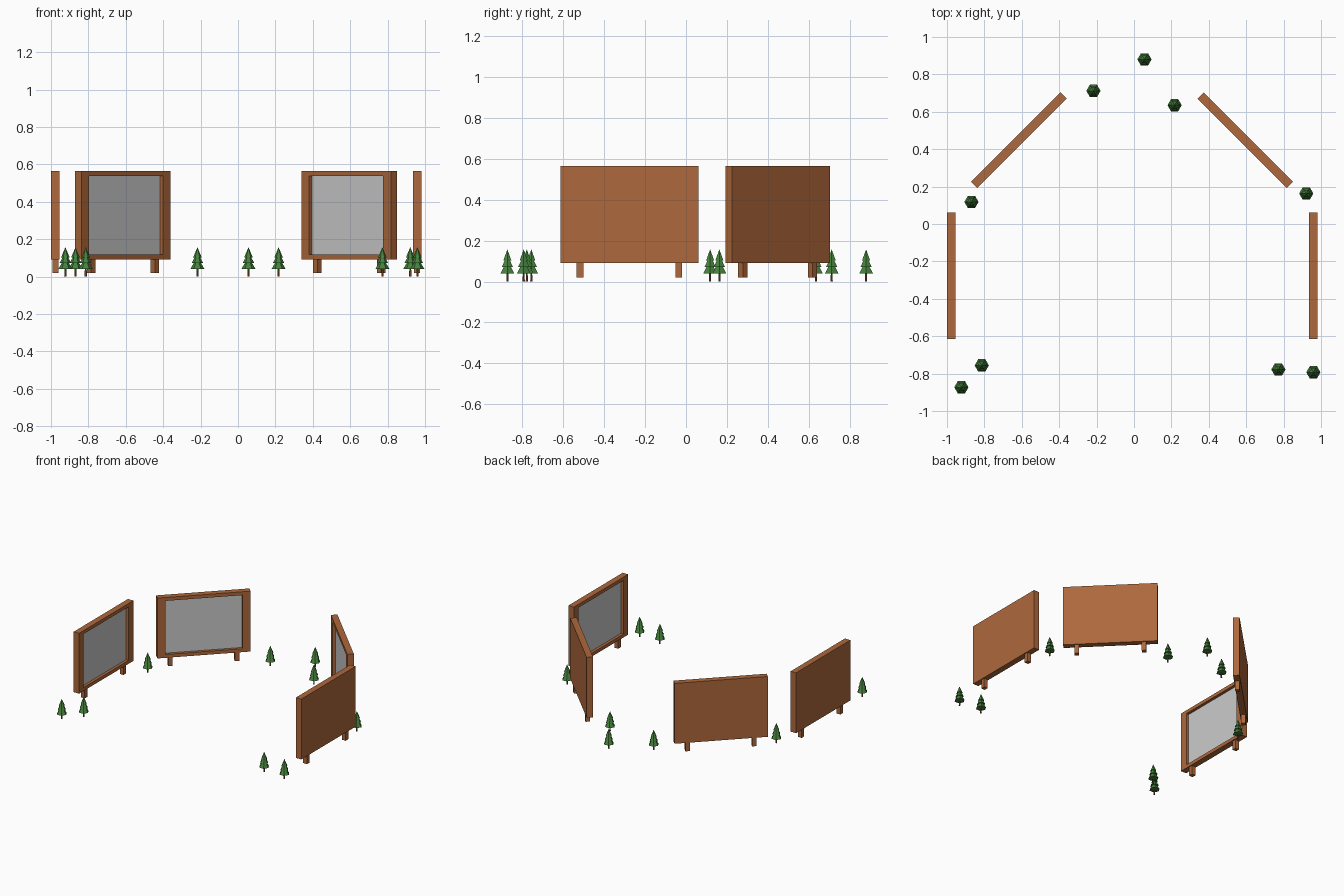
import bpy, bmesh
from math import radians
from mathutils import Matrix, Vector

if "Cube" in bpy.data.objects:
    bpy.data.objects.remove(bpy.data.objects["Cube"])


def material(name, rgb):
    m = bpy.data.materials.new(name)
    m.diffuse_color = (*rgb, 1)
    m.use_nodes = True
    m.node_tree.nodes["Principled BSDF"].inputs["Base Color"].default_value = m.diffuse_color
    return m


WOOD = material("wood", (0.42, 0.14, 0.045))
TRUNK = material("trunk", (0.25, 0.09, 0.035))
GREEN = material("needles", (0.06, 0.22, 0.045))


def finish(bm, name, matrix, mat=None):
    bm.normal_update()
    me = bpy.data.meshes.new(name)
    bm.to_mesh(me)
    bm.free()
    ob = bpy.data.objects.new(name, me)
    ob.matrix_world = matrix
    if mat:
        me.materials.append(mat)
    bpy.context.collection.objects.link(ob)
    return ob


def add_box(bm, size, centre):
    return bmesh.ops.create_cube(
        bm, size=1, matrix=Matrix.Translation(centre) @ Matrix.Diagonal((*size, 1)))["verts"]


W, T, Z0, Z1 = 0.675, 0.047, 0.09, 0.565     # board width, thickness, bottom, top
BORDER_X, BORDER_Z, RECESS = 0.058, 0.038, 0.022


def board(x, y, angle):
    place = Matrix.Translation((x, y, 0)) @ Matrix.Rotation(radians(angle), 4, 'Z')
    # Frame: a slab with a recessed opening in its front
    bm = bmesh.new()
    add_box(bm, (W, T, Z1 - Z0), (0, 0, (Z0 + Z1) / 2))
    bm.normal_update()
    front = min(bm.faces, key=lambda f: f.calc_center_median().y)
    bmesh.ops.inset_individual(bm, faces=[front], thickness=BORDER_Z)
    for v in front.verts:
        v.co.x = (W / 2 - BORDER_X) * (1 if v.co.x > 0 else -1)
    floor = bmesh.ops.extrude_discrete_faces(bm, faces=[front])["faces"][0]
    for v in floor.verts:
        v.co.y += RECESS
    corners = [v.co.copy() for v in floor.verts]
    bmesh.ops.delete(bm, geom=[floor], context='FACES_ONLY')
    finish(bm, "board_frame", place, WOOD)
    # Grey screen closing the recess
    bm = bmesh.new()
    bm.faces.new([bm.verts.new(c) for c in corners])
    finish(bm, "board_screen", place)
    # Two short legs
    bm = bmesh.new()
    for s in (-1, 1):
        add_box(bm, (0.032, 0.032, Z0 - 0.02), (s * 0.241, 0, (Z0 + 0.02) / 2))
    finish(bm, "board_legs", place, WOOD)


def add_cone(bm, sides, r1, r2, z0, z1):
    bmesh.ops.create_cone(bm, cap_ends=True, segments=sides, radius1=r1, radius2=r2,
                          depth=z1 - z0,
                          matrix=Matrix.Translation((0, 0, (z0 + z1) / 2))
                          @ Matrix.Rotation(radians(30), 4, 'Z'))


def tree(x, y):
    place = Matrix.Translation((x, y, 0))
    bm = bmesh.new()
    add_cone(bm, 6, 0.006, 0.005, 0, 0.05)
    finish(bm, "tree_trunk", place, TRUNK)
    # Three stacked tiers of needles
    bm = bmesh.new()
    for r, z0, z1 in ((0.038, 0.04, 0.105), (0.031, 0.072, 0.13), (0.023, 0.102, 0.157)):
        add_cone(bm, 6, r, 0, z0, z1)
    finish(bm, "tree_needles", place, GREEN)


# Boards standing in an arc, screens facing inward
for spot in ((-0.977, -0.277, 90), (-0.615, 0.448, 45), (0.595, 0.448, -45), (0.958, -0.277, -90)):
    board(*spot)

# Small conifers between the boards
for spot in ((0.056, 0.88), (-0.217, 0.712), (0.217, 0.635), (0.921, 0.163), (-0.869, 0.118),
             (-0.923, -0.873), (-0.814, -0.756), (0.772, -0.778), (0.959, -0.793)):
    tree(*spot)
